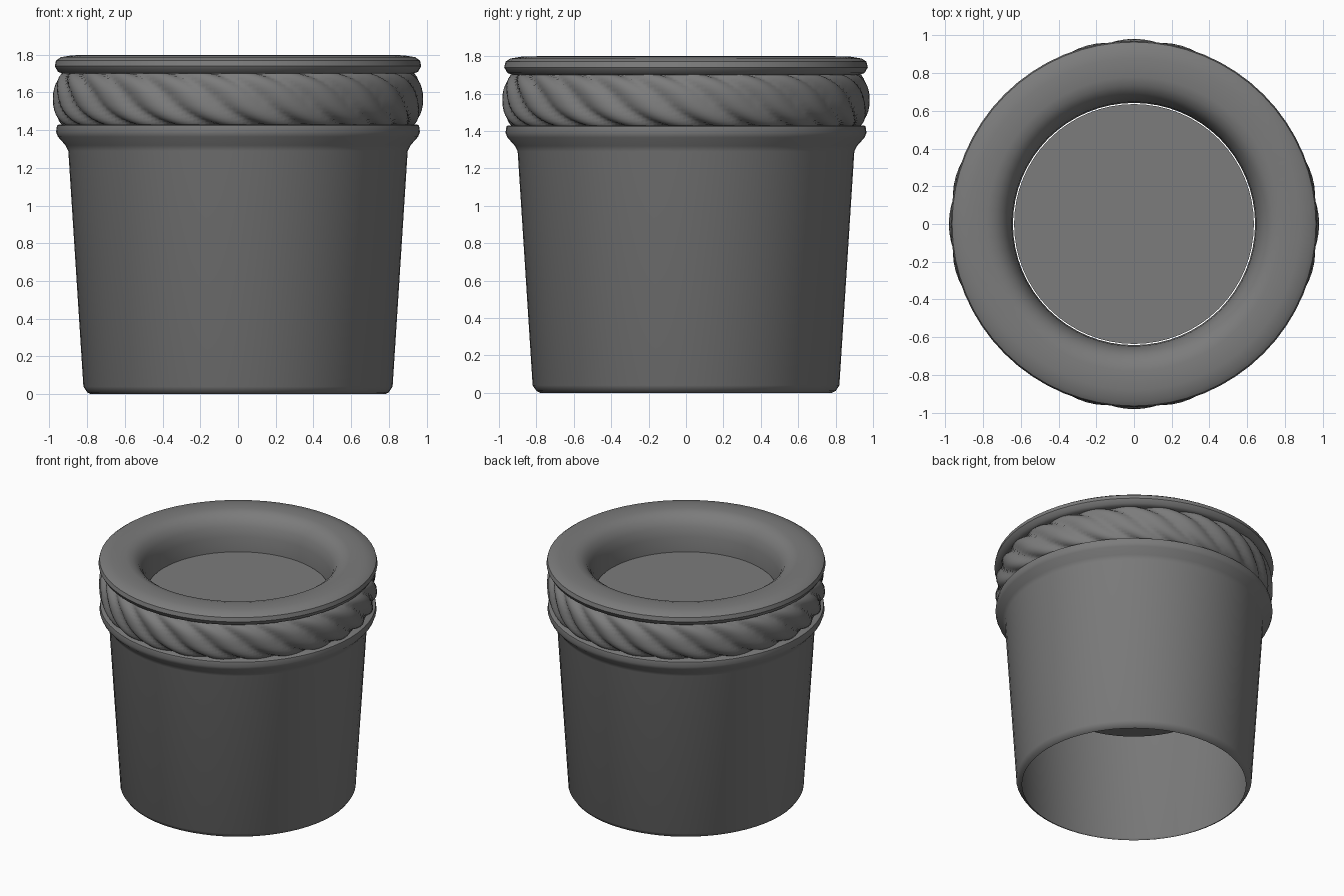
import bpy
from math import sin, cos, pi, radians, copysign

cube = bpy.data.objects.get("Cube")
if cube:
    bpy.data.objects.remove(cube, do_unlink=True)

# Single grey material
grey = bpy.data.materials.new("mid_grey")
grey.use_nodes = True
colour = (0.2, 0.2, 0.2, 1)
grey.diffuse_color = colour
grey.node_tree.nodes["Principled BSDF"].inputs["Base Color"].default_value = colour


def finish(obj, angle=40):
    obj.data.materials.append(grey)
    bpy.ops.object.select_all(action='DESELECT')
    obj.select_set(True)
    bpy.context.view_layer.objects.active = obj
    bpy.ops.object.shade_smooth_by_angle(angle=radians(angle))


def revolve(name, section, steps, closed=False, angle=40):
    """Sweep section(theta) -> [(radius, z)] around the vertical axis."""
    verts, faces = [], []
    for i in range(steps):
        t = 2 * pi * i / steps
        ring = section(t)
        verts += [(r * cos(t), r * sin(t), z) for r, z in ring]
    n = len(ring)
    for i in range(steps):
        a, b = i * n, (i + 1) % steps * n
        for j in range(n if closed else n - 1):
            k = (j + 1) % n
            faces.append((a + j, b + j, b + k, a + k))
    mesh = bpy.data.meshes.new(name)
    mesh.from_pydata(verts, [], faces)
    obj = bpy.data.objects.new(name, mesh)
    bpy.context.collection.objects.link(obj)
    finish(obj, angle)
    return obj


# Tapered body, open underneath, with a flared collar
body = [(.78, 0), (.8, .01), (.82, .04), (.9, 1.29), (.915, 1.32), (.955, 1.365),
        (.965, 1.39), (.96, 1.425), (.95, 1.43), (.86, 1.43)]
revolve("pot_body", lambda t: body, 64)

# Neck and rounded rim rolling over into the mouth
rim = [(.86, 1.43), (.86, 1.7), (.93, 1.7), (.955, 1.71), (.972, 1.74),
       (.965, 1.77), (.94, 1.787), (.88, 1.797), (.78, 1.8), (.735, 1.788),
       (.695, 1.76), (.665, 1.71), (.648, 1.64), (.642, 1.53), (.642, 1.45)]
revolve("pot_rim", lambda t: rim, 64)


# Twisted rope band around the neck
def rope_section(t, count=40, strands=24, lobes=5):
    ring = []
    for j in range(count):
        p = 2 * pi * j / count
        lobe = abs(cos((lobes * p + strands * t) / 2)) - 0.5
        swell = 1 + 0.3 * lobe + 0.07 * cos(4 * t)
        c, s = cos(p), sin(p)
        r = 0.86 + 0.1 * swell * copysign(abs(c) ** 0.75, c)
        z = 1.565 + 0.145 * (1 + 0.16 * lobe) * copysign(abs(s) ** 0.85, s)
        ring.append((r, z))
    return ring


revolve("rope_band", rope_section, 288, closed=True, angle=60)

# Flat filling inside the mouth
bpy.ops.mesh.primitive_cylinder_add(vertices=64, radius=0.636, depth=0.78,
                                    location=(0, 0, 1.14))
filling = bpy.context.object
filling.name = "filling"
finish(filling)
